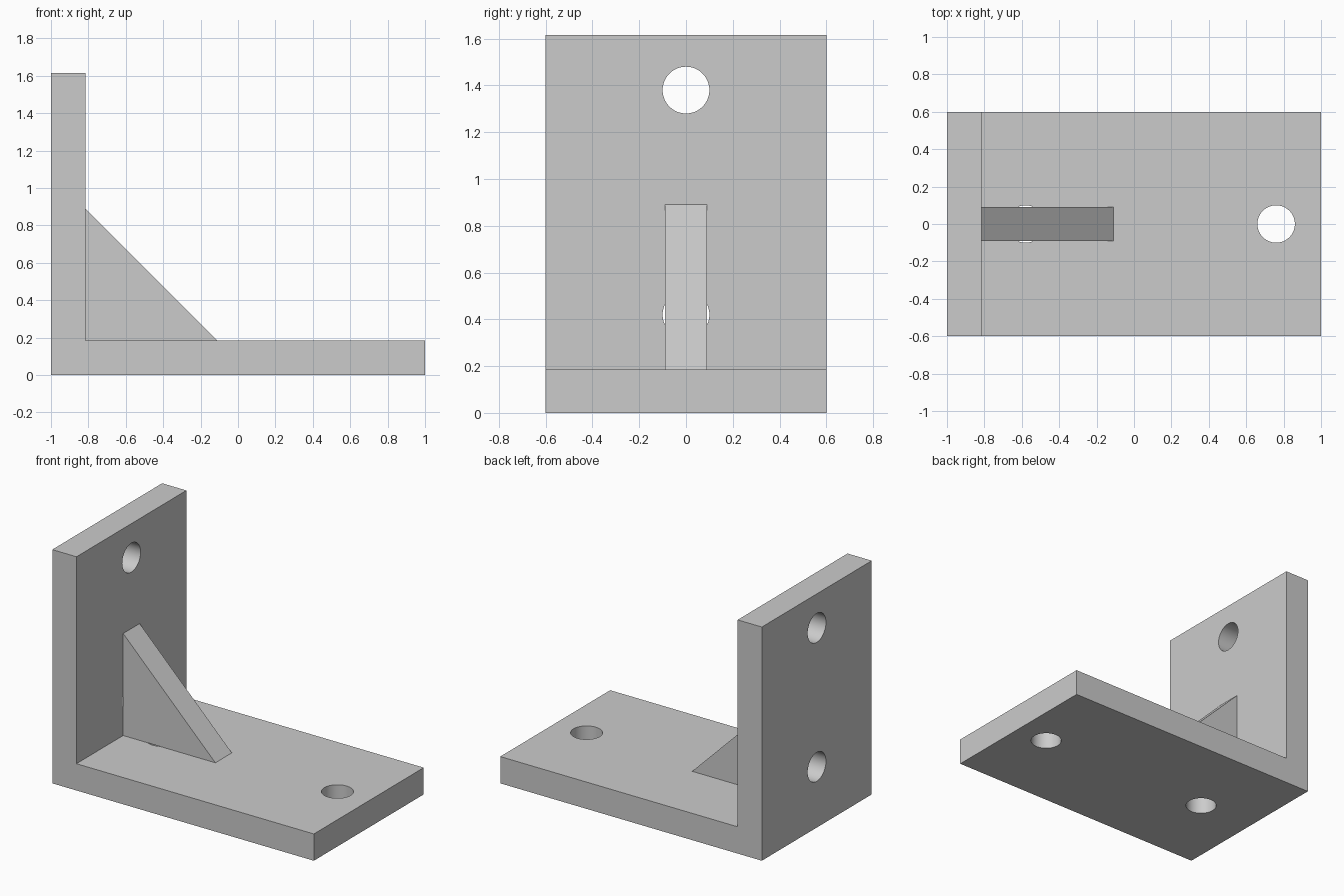
import bpy
import bmesh
import math
from mathutils import Vector

default = bpy.data.objects.get("Cube")
if default:
    bpy.data.objects.remove(default, do_unlink=True)

LENGTH, HEIGHT, WIDTH = 2.0, 1.615, 1.2
THICK = 0.185
GUSSET, GUSSET_WIDTH = 0.705, 0.18
HOLE_RADIUS = 0.1
LEFT = -LENGTH / 2

grey = bpy.data.materials.new("plain grey")
grey.use_nodes = True
grey.diffuse_color = (0.6, 0.6, 0.6, 1)
grey.node_tree.nodes["Principled BSDF"].inputs["Base Color"].default_value = (0.6, 0.6, 0.6, 1)


def extrude_profile(name, points, width):
    """Extrude an (x, z) outline along y, centred on y = 0."""
    bm = bmesh.new()
    face = bm.faces.new([bm.verts.new((x, -width / 2, z)) for x, z in points])
    result = bmesh.ops.extrude_face_region(bm, geom=[face])
    moved = [v for v in result["geom"] if isinstance(v, bmesh.types.BMVert)]
    bmesh.ops.translate(bm, verts=moved, vec=(0, width, 0))
    bmesh.ops.recalc_face_normals(bm, faces=bm.faces)
    mesh = bpy.data.meshes.new(name)
    bm.to_mesh(mesh)
    bm.free()
    mesh.materials.append(grey)
    obj = bpy.data.objects.new(name, mesh)
    bpy.context.collection.objects.link(obj)
    return obj


def drill(target, centre, tilt):
    """Cut a round hole through one plate."""
    bpy.ops.mesh.primitive_cylinder_add(
        vertices=64, radius=HOLE_RADIUS, depth=THICK * 1.5,
        location=centre, rotation=(0, tilt, 0))
    cutter = bpy.context.object
    cutter.name = "hole_cutter"
    cutter.hide_render = True
    cutter.data.materials.append(grey)
    mod = target.modifiers.new("hole", "BOOLEAN")
    mod.operation = "DIFFERENCE"
    mod.solver = "EXACT"
    mod.object = cutter
    bpy.ops.object.select_all(action="DESELECT")
    target.select_set(True)
    bpy.context.view_layer.objects.active = target
    bpy.ops.object.modifier_apply(modifier=mod.name)
    bpy.data.objects.remove(cutter, do_unlink=True)


# L-shaped body: base plate and upright wall in one piece
inner = LEFT + THICK
body = extrude_profile("bracket_body", [
    (LEFT, 0), (LENGTH / 2, 0), (LENGTH / 2, THICK),
    (inner, THICK), (inner, HEIGHT), (LEFT, HEIGHT)], WIDTH)

# Mounting holes in the base and the wall
for x in (-0.58, 0.76):
    drill(body, Vector((x, 0, THICK / 2)), 0)
for z in (0.42, 1.38):
    drill(body, Vector((LEFT + THICK / 2, 0, z)), math.pi / 2)

# Triangular stiffener in the corner
extrude_profile("corner_gusset", [
    (inner, THICK), (inner + GUSSET, THICK), (inner, THICK + GUSSET)], GUSSET_WIDTH)

# Smooth hole walls, crisp edges
bpy.ops.object.select_all(action="DESELECT")
body.select_set(True)
bpy.context.view_layer.objects.active = body
bpy.ops.object.shade_smooth_by_angle(angle=math.radians(30))
